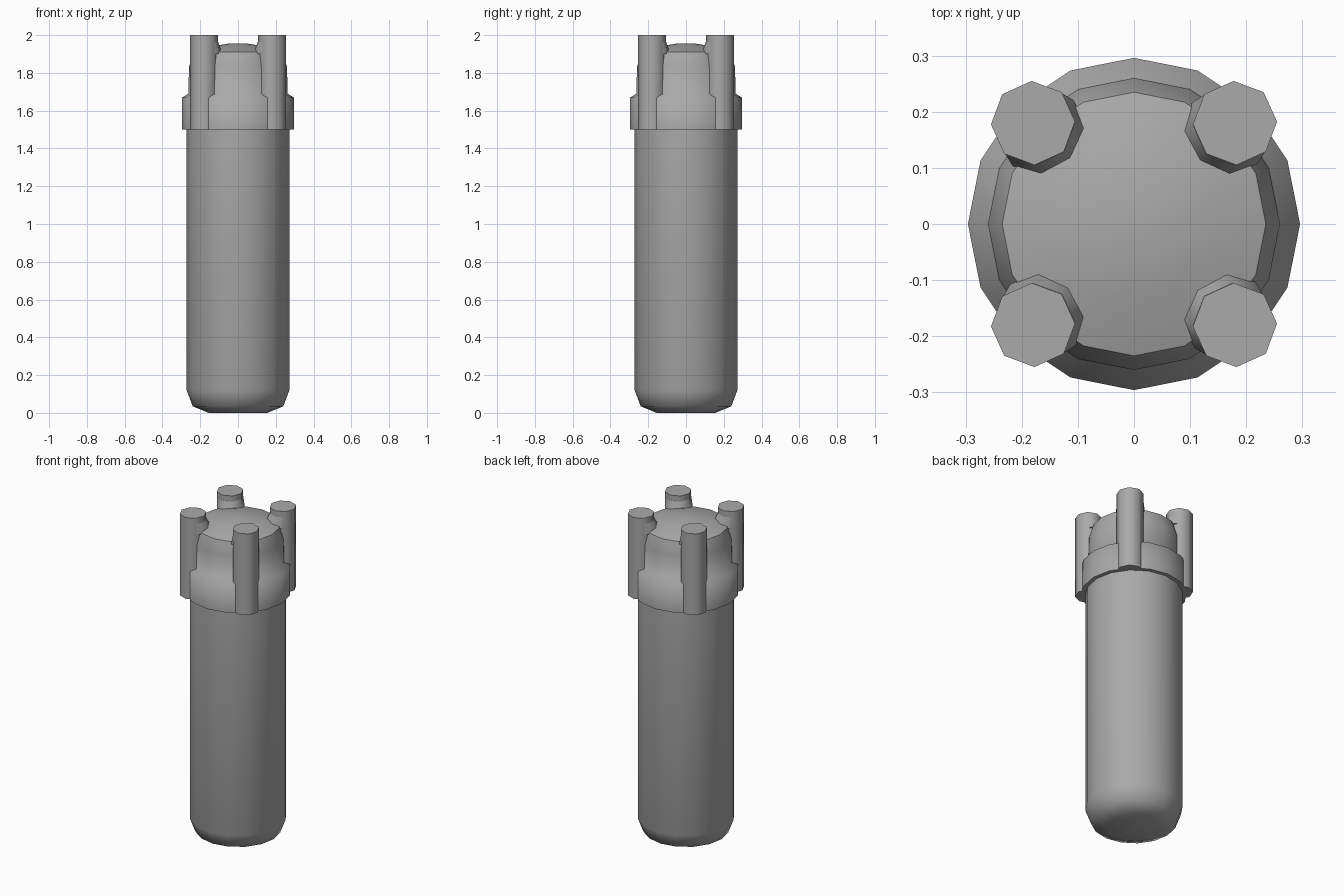
import bpy
import bmesh
from math import cos, sin, pi, radians
from mathutils import Matrix

if "Cube" in bpy.data.objects:
    bpy.data.objects.remove(bpy.data.objects["Cube"], do_unlink=True)

grey = bpy.data.materials.new("plain grey")
grey.use_nodes = True
colour = (0.4, 0.4, 0.4, 1)
grey.diffuse_color = colour
grey.node_tree.nodes["Principled BSDF"].inputs["Base Color"].default_value = colour


def stack(name, sections, sides, smooth_angle, sharp_z=None, turn=0.0):
    """Skin a stack of round sections (radius, height, centre offset) and cap both ends."""
    bm = bmesh.new()
    rings = []
    for r, z, c in sections:
        angles = [2 * pi * i / sides + turn for i in range(sides)]
        rings.append([bm.verts.new((c + r * cos(a), c + r * sin(a), z)) for a in angles])
    for low, high in zip(rings, rings[1:]):
        for i in range(sides):
            j = (i + 1) % sides
            bm.faces.new((low[i], low[j], high[j], high[i]))
    bm.faces.new(rings[0][::-1])
    bm.faces.new(rings[-1])
    mesh = bpy.data.meshes.new(name)
    bm.to_mesh(mesh)
    bm.free()
    mesh.materials.append(grey)
    mesh.shade_smooth()
    mesh.set_sharp_from_angle(angle=radians(smooth_angle))
    if sharp_z is not None:
        for e in mesh.edges:
            if all(abs(mesh.vertices[v].co.z - sharp_z) < 0.001 for v in e.vertices):
                e.use_edge_sharp = True
    obj = bpy.data.objects.new(name, mesh)
    bpy.context.collection.objects.link(obj)
    return obj


# Long canister with a rounded base
stack("canister_body",
      [(0.155, 0, 0), (0.24, 0.035, 0), (0.272, 0.12, 0), (0.272, 1.52, 0)], 16, 60)

# Collar, shoulder and shallow domed lid
stack("cap",
      [(0.296, 1.5, 0), (0.296, 1.67, 0), (0.262, 1.69, 0), (0.26, 1.83, 0),
       (0.235, 1.91, 0), (0.14, 1.94, 0), (0.05, 1.955, 0)], 16, 80, sharp_z=1.91)

# Four corner posts, each with a fillet flaring onto the lid
for k, corner in enumerate(("back_left", "back_right", "front_right", "front_left")):
    spin = Matrix.Rotation(k * pi / 2, 4, "Z")
    post = stack("post_" + corner,
                 [(0.075, 1.5, 0.18), (0.075, 2, 0.18)], 8, 50, turn=radians(2))
    fillet = stack("post_fillet_" + corner,
                   [(0.08, 1.9, 0.162), (0.074, 1.965, 0.179)], 8, 50, turn=radians(2))
    for obj in (post, fillet):
        obj.data.transform(spin)
